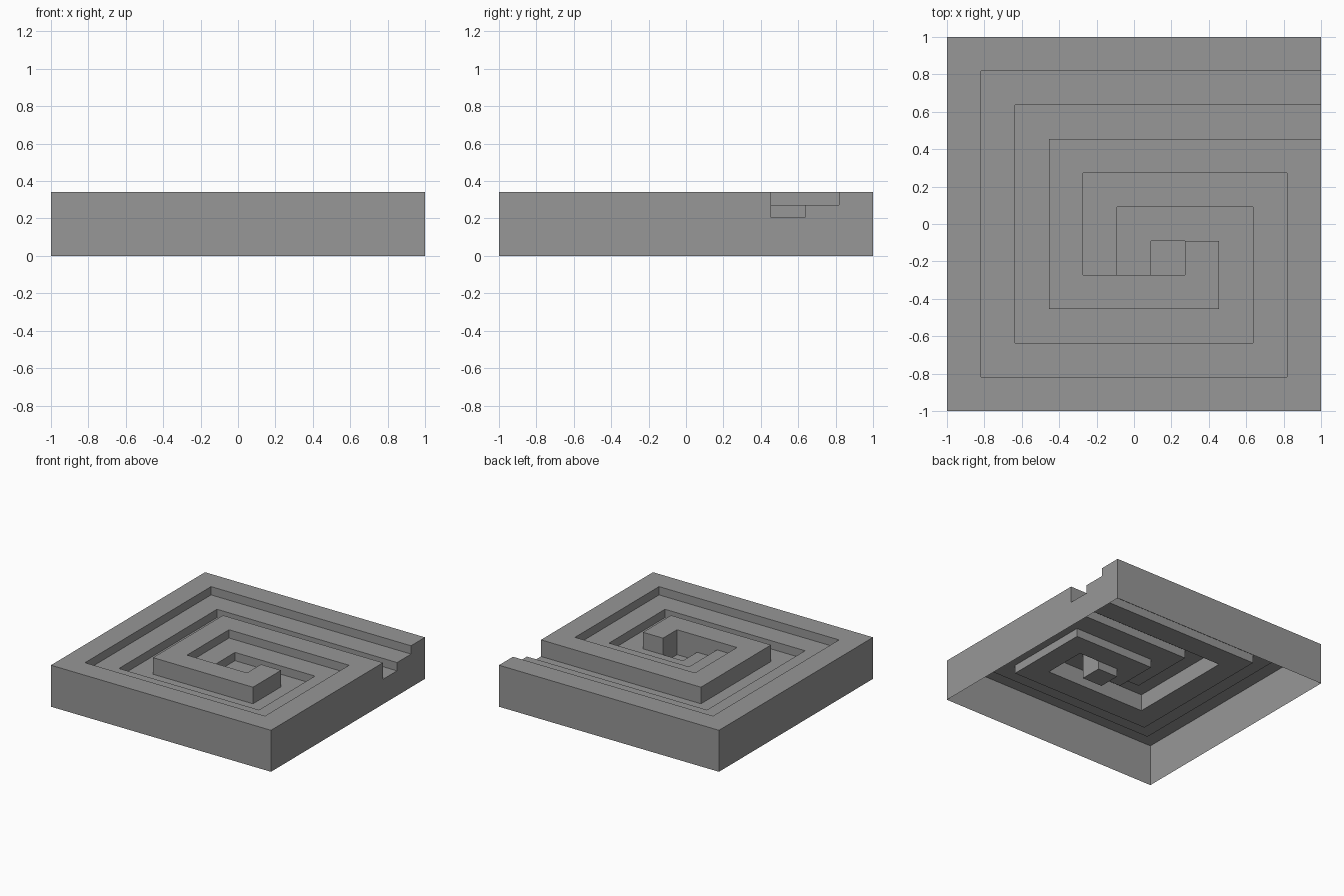
import bpy
import bmesh
import math

cube = bpy.data.objects.get("Cube")
if cube:
    bpy.data.objects.remove(cube, do_unlink=True)

CELLS = 11
SIZE = 2 / CELLS
STEP = 0.75 / CELLS

# Corners of each square spiral path, in grid cells, keyed by height in steps
PATHS = {
    5: [(10, 10), (0, 10), (0, 0), (10, 0), (10, 7), (3, 7), (3, 3), (7, 3), (7, 4)],
    4: [(10, 9), (1, 9), (1, 1), (9, 1), (9, 6), (4, 6), (4, 4)],
    3: [(10, 8), (2, 8), (2, 2), (8, 2), (8, 5), (5, 5), (5, 4)],
    2: [(6, 4), (6, 4)],
}


def sign(v):
    return (v > 0) - (v < 0)


def walk(corners):
    """Yield every cell along an axis-aligned path."""
    for (x, y), (ex, ey) in zip(corners, corners[1:]):
        yield x, y
        while (x, y) != (ex, ey):
            x += sign(ex - x)
            y += sign(ey - y)
            yield x, y


level = {cell: h for h, corners in PATHS.items() for cell in walk(corners)}

bm = bmesh.new()


def add_quad(points):
    bm.faces.new([bm.verts.new((x * SIZE - 1, y * SIZE - 1, h * STEP)) for x, y, h in points])


for (cx, cy), h in level.items():
    # Flat top of the cell
    add_quad([(cx, cy, h), (cx + 1, cy, h), (cx + 1, cy + 1, h), (cx, cy + 1, h)])
    # Upright walls down to every lower neighbour, or to the ground at the rim
    for dx, dy in ((1, 0), (0, 1), (-1, 0), (0, -1)):
        low = level.get((cx + dx, cy + dy), 0)
        if low < h:
            mx, my = cx + (1 + dx) / 2, cy + (1 + dy) / 2
            px, py = -dy / 2, dx / 2
            a, b = (mx - px, my - py), (mx + px, my + py)
            add_quad([(*a, low), (*b, low), (*b, h), (*a, h)])

# Join the cells and merge them into large flat faces; the underside stays open
bmesh.ops.remove_doubles(bm, verts=bm.verts, dist=0.001)
bmesh.ops.dissolve_limit(bm, angle_limit=math.radians(1), verts=bm.verts, edges=bm.edges)

mesh = bpy.data.meshes.new("stepped_spiral_block")
bm.to_mesh(mesh)
bm.free()
block = bpy.data.objects.new("stepped_spiral_block", mesh)
bpy.context.collection.objects.link(block)

# Plain grey material
grey = bpy.data.materials.new("plain grey")
grey.use_nodes = True
colour = (0.31, 0.31, 0.31, 1)
grey.diffuse_color = colour
grey.node_tree.nodes["Principled BSDF"].inputs["Base Color"].default_value = colour
mesh.materials.append(grey)
